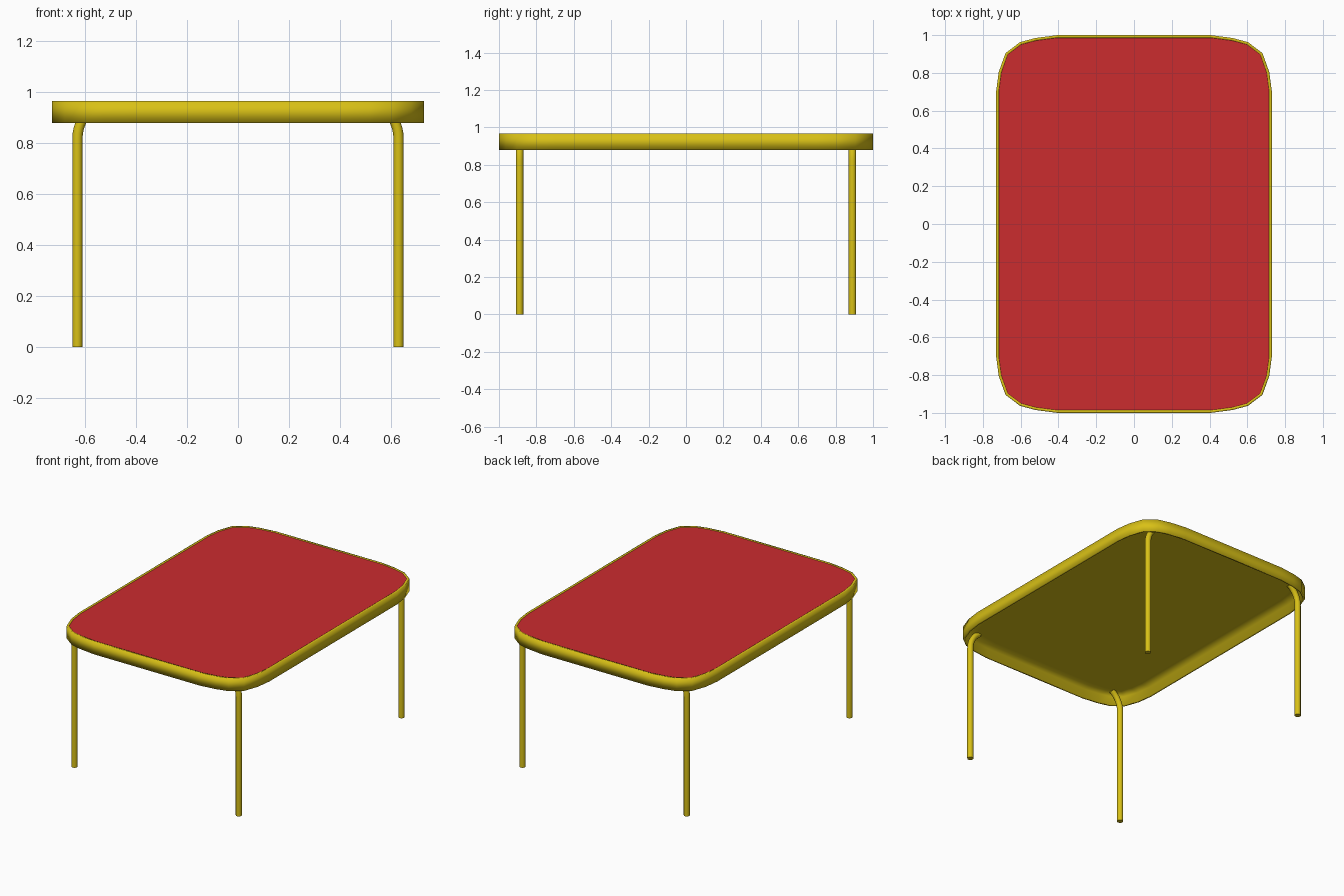
import bpy, bmesh, math
from mathutils import Vector

if "Cube" in bpy.data.objects:
    bpy.data.objects.remove(bpy.data.objects["Cube"])

def material(name, rgb):
    m = bpy.data.materials.new(name)
    m.diffuse_color = (*rgb, 1)
    m.use_nodes = True
    m.node_tree.nodes["Principled BSDF"].inputs["Base Color"].default_value = m.diffuse_color
    return m

gold = material("gold paint", (0.69, 0.53, 0.008))
red = material("red panel", (0.60, 0.025, 0.028))

# Rounded-rectangle outline from one mirrored corner
corner = [(0.73, 0.70), (0.716, 0.805), (0.68, 0.905),
          (0.603, 0.963), (0.52, 0.985), (0.405, 1.0)]
outline = (corner + [(-x, y) for x, y in reversed(corner)]
           + [(-x, -y) for x, y in corner]
           + [(x, -y) for x, y in reversed(corner)])

def inset(d):
    """Outline moved inward by d."""
    n, pts = len(outline), []
    for i in range(n):
        a, b = Vector(outline[i - 1]), Vector(outline[(i + 1) % n])
        t = (b - a).normalized()
        p = Vector(outline[i]) + d * Vector((-t.y, t.x))
        pts.append(p)
    return pts

def layered(name, profile, mat):
    """Stack of inset outlines (inset, z), capped at both ends."""
    bm = bmesh.new()
    rings = [[bm.verts.new((p.x, p.y, z)) for p in inset(d)] for d, z in profile]
    n = len(outline)
    for r, s in zip(rings, rings[1:]):
        for i in range(n):
            j = (i + 1) % n
            bm.faces.new((r[i], r[j], s[j], s[i]))
    bm.faces.new(list(reversed(rings[0])))
    bm.faces.new(rings[-1])
    for f in bm.faces:
        f.smooth = True
    bmesh.ops.recalc_face_normals(bm, faces=bm.faces)
    me = bpy.data.meshes.new(name)
    bm.to_mesh(me)
    bm.free()
    me.materials.append(mat)
    ob = bpy.data.objects.new(name, me)
    bpy.context.collection.objects.link(ob)
    return ob

# Tabletop tray: hollow underside, thin rim, shallow seat for the panel
layered("tabletop_rim", [(0.10, 0.945), (0.014, 0.945), (0.014, 0.88), (0.0, 0.88),
                         (0.0, 0.967), (0.014, 0.967), (0.014, 0.955)], gold)

# Red top panel
panel = layered("top_panel", [(0.014, 0.953), (0.014, 0.964)], red)
panel.data.shade_flat()

# Tubular legs, bent inward under the top
def leg(name, sx, sy):
    x0, z0, r, steps = 0.63, 0.82, 0.15, 8
    path = [(x0, 0.0)]
    for i in range(steps + 1):
        a = math.radians(58) * i / steps
        path.append((x0 - r * (1 - math.cos(a)), z0 + r * math.sin(a)))
    cu = bpy.data.curves.new(name, 'CURVE')
    cu.dimensions = '3D'
    cu.bevel_depth = 0.02
    cu.bevel_resolution = 4
    cu.use_fill_caps = True
    sp = cu.splines.new('POLY')
    sp.points.add(len(path) - 1)
    for pt, (x, z) in zip(sp.points, path):
        pt.co = (sx * x, sy * 0.89, z, 1)
    cu.materials.append(gold)
    ob = bpy.data.objects.new(name, cu)
    bpy.context.collection.objects.link(ob)
    bpy.ops.object.select_all(action='DESELECT')
    ob.select_set(True)
    bpy.context.view_layer.objects.active = ob
    bpy.ops.object.convert(target='MESH')
    bpy.ops.object.shade_smooth_by_angle(angle=math.radians(40))

for sy, fb in ((-1, "front"), (1, "back")):
    for sx, lr in ((-1, "left"), (1, "right")):
        leg(f"{fb}_{lr}_leg", sx, sy)
